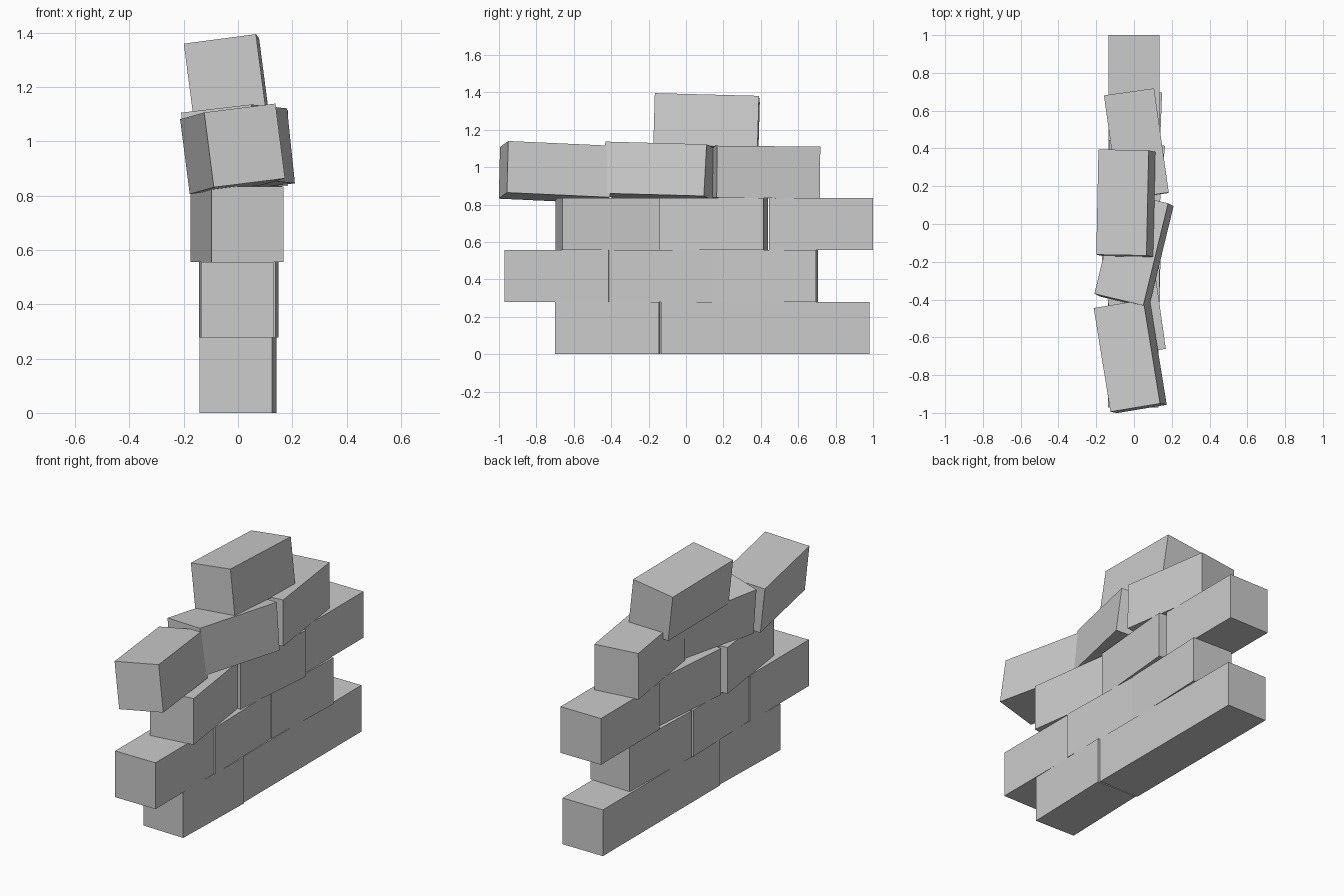
import bpy
from math import radians

if "Cube" in bpy.data.objects:
    bpy.data.objects.remove(bpy.data.objects["Cube"])

W, L, H = 0.268, 0.557, 0.278   # brick width (x), length (y), height (z)


def brick(name, loc, rot=(0, 0, 0)):
    """One plain brick, centre at loc, rotation in degrees."""
    bpy.ops.mesh.primitive_cube_add(size=1, location=loc)
    ob = bpy.context.object
    ob.name = name
    ob.scale = (W, L, H)
    ob.rotation_euler = [radians(a) for a in rot]
    return ob


# Three level courses: (x, y, turn about z) for each brick
courses = [
    [(0.0, -0.418, -1.6), (0.0, 0.145, 0), (0.0, 0.702, 0)],
    [(-0.003, -0.692, 0), (-0.003, -0.138, 1.5), (0.004, 0.422, -2.2)],
    [(-0.003, -0.404, 8), (0.006, 0.148, -5), (0.0, 0.721, 0)],
]
for row, bricks in enumerate(courses):
    for i, (x, y, turn) in enumerate(bricks):
        brick(f"course_{row + 1}_brick_{i + 1}", (x, y, H * (row + 0.5)), (0, 0, turn))

# Loose, tilted bricks at the top
brick("loose_front_brick", (-0.02, -0.701, 0.973), (-2.6, -7, 9.5))
brick("loose_middle_brick", (0.0, -0.137, 0.976), (-1.5, -6.5, -13.5))
brick("loose_rear_brick", (0.0125, 0.4225, 0.973), (-0.5, 0, 8))
brick("top_brick", (-0.043, 0.110, 1.233), (-1.5, -7.5, -1))
